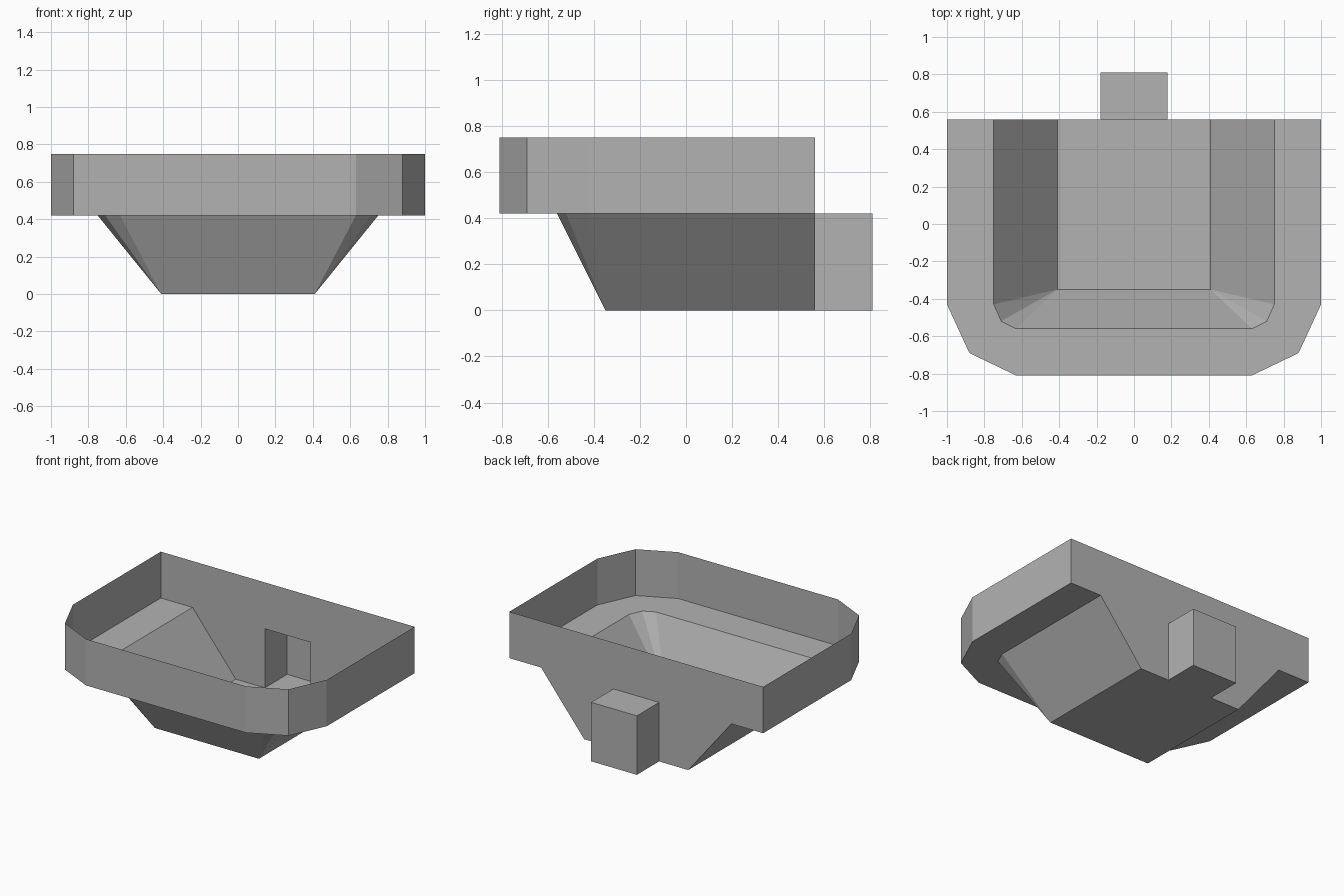
import bpy
import bmesh

if "Cube" in bpy.data.objects:
    bpy.data.objects.remove(bpy.data.objects["Cube"])

grey = bpy.data.materials.new("plain grey")
grey.diffuse_color = (0.45, 0.45, 0.45, 1)
grey.use_nodes = True
grey.node_tree.nodes["Principled BSDF"].inputs["Base Color"].default_value = grey.diffuse_color

BACK = 0.56           # y of the back wall
TOP, LEDGE = 0.75, 0.42


def mirrored(half):
    """Complete a path from its left half."""
    return half + [(-x, y) for x, y in reversed(half)]


def at(path, z):
    return [(x, y, z) for x, y in path]


def bridge(a, b):
    """Quads between two equal-length paths."""
    return [[a[i], a[i + 1], b[i + 1], b[i]] for i in range(len(a) - 1)]


def add_part(name, faces):
    bm = bmesh.new()
    for pts in faces:
        unique = list(dict.fromkeys(pts))      # collapse quads into triangles
        if len(unique) > 2:
            bm.faces.new([bm.verts.new(p) for p in unique])
    bmesh.ops.remove_doubles(bm, verts=bm.verts, dist=1e-4)
    mesh = bpy.data.meshes.new(name)
    bm.to_mesh(mesh)
    bm.free()
    mesh.materials.append(grey)
    bpy.context.collection.objects.link(bpy.data.objects.new(name, mesh))


# Plan outlines, from back left round the front to back right
rim = mirrored([(-1, BACK), (-1, -0.43), (-0.88, -0.69), (-0.63, -0.81)])
mouth = mirrored([(-0.75, BACK), (-0.75, -0.43), (-0.71, -0.52), (-0.63, -0.56)])
foot = mirrored([(-0.41, BACK)] + [(-0.41, -0.35)] * 3)

# Upright wall around the sides and front
add_part("rim_wall", bridge(at(rim, LEDGE), at(rim, TOP)))

# Flat ledge between the wall and the basin
add_part("ledge", bridge(at(mouth, LEDGE), at(rim, LEDGE)))

# Sloping basin sides with fanned corners
add_part("basin_sides", bridge(at(foot, 0), at(mouth, LEDGE)))

# Basin floor
add_part("basin_floor", [at([(-0.41, BACK), (-0.41, -0.35), (0.41, -0.35), (0.41, BACK)], 0)])

# Back wall with an opening for the spout
S, END = 0.18, 0.81
back = [[(-1, BACK, LEDGE), (1, BACK, LEDGE), (1, BACK, TOP), (-1, BACK, TOP)]]
for s in (-1, 1):
    back.append([(s * S, BACK, 0), (s * 0.41, BACK, 0),
                 (s * 0.75, BACK, LEDGE), (s * S, BACK, LEDGE)])
add_part("back_wall", back)

# Hollow spout box, open towards the basin
plan = [(-S, BACK), (-S, END), (S, END), (S, BACK)]
add_part("spout", bridge(at(plan, 0), at(plan, LEDGE)) + [at(plan, 0), at(plan, LEDGE)])
